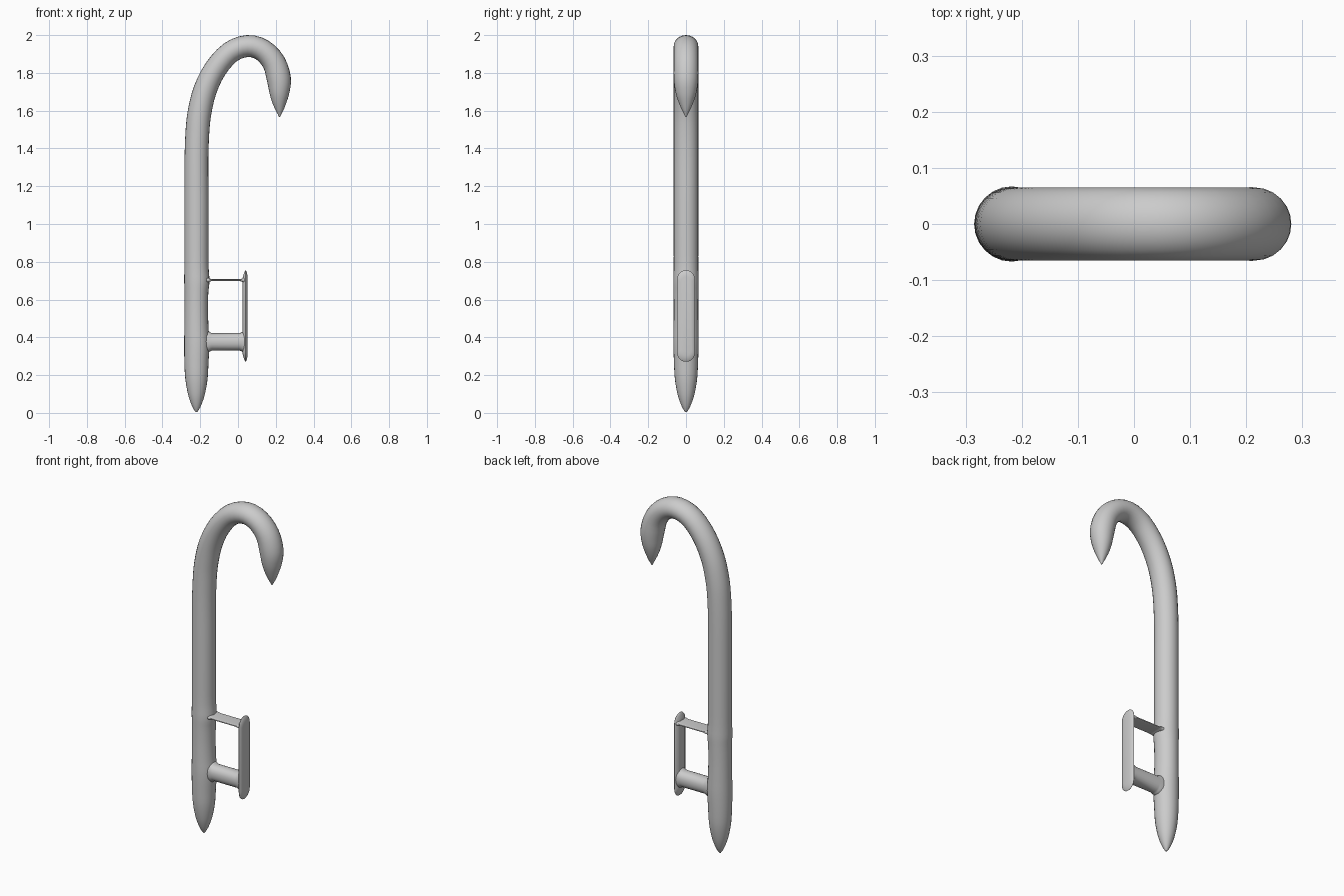
import bpy, bmesh, math
from mathutils import Vector

if "Cube" in bpy.data.objects:
    bpy.data.objects.remove(bpy.data.objects["Cube"])


def loft(name, rings):
    """Skin a list of closed rings and cap both ends."""
    bm = bmesh.new()
    rows = [[bm.verts.new(p) for p in r] for r in rings]
    n = len(rows[0])
    for a, b in zip(rows, rows[1:]):
        for i in range(n):
            j = (i + 1) % n
            bm.faces.new((a[i], a[j], b[j], b[i]))
    bm.faces.new(rows[0])
    bm.faces.new(rows[-1])
    bmesh.ops.recalc_face_normals(bm, faces=bm.faces)
    mesh = bpy.data.meshes.new(name)
    bm.to_mesh(mesh)
    bm.free()
    ob = bpy.data.objects.new(name, mesh)
    bpy.context.collection.objects.link(ob)
    bpy.ops.object.select_all(action='DESELECT')
    ob.select_set(True)
    bpy.context.view_layer.objects.active = ob
    bpy.ops.object.shade_smooth_by_angle(angle=math.radians(40))
    return ob


def catmull(pts, steps):
    """Smooth curve through points of any dimension."""
    ext = [pts[0]] + pts + [pts[-1]]
    out = []
    for p0, p1, p2, p3 in zip(ext, ext[1:], ext[2:], ext[3:]):
        for s in range(steps):
            t = s / steps
            out.append([0.5 * (2 * b + (c - a) * t + (2 * a - 5 * b + 4 * c - d) * t * t
                               + (3 * b - a - 3 * c + d) * t ** 3)
                        for a, b, c, d in zip(p0, p1, p2, p3)])
    out.append(list(pts[-1]))
    return out


# Hooked shaft: x, z, in-plane radius, depth radius
SIDES = 24
path = [(-.22, .004, .004, .004), (-.22, .02, .015, .015), (-.22, .05, .029, .029),
        (-.22, .10, .045, .045), (-.22, .18, .059, .059), (-.22, .27, .064, .064),
        (-.218, .37, .067, .067), (-.22, .45, .064, .066), (-.221, .55, .062, .065),
        (-.22, .64, .063, .066), (-.218, .70, .067, .067), (-.22, .78, .064, .065),
        (-.22, .95, .064, .065), (-.22, 1.15, .064, .065), (-.22, 1.35, .063, .065),
        (-.214, 1.5, .063, .065), (-.202, 1.6, .063, .065), (-.174, 1.71, .062, .065),
        (-.120, 1.82, .060, .065), (-.04, 1.909, .058, .065), (.05, 1.942, .058, .065),
        (.13, 1.92, .059, .065), (.19, 1.855, .062, .065), (.216, 1.77, .064, .065),
        (.219, 1.70, .054, .056), (.219, 1.65, .040, .041), (.220, 1.605, .022, .022),
        (.220, 1.58, .009, .009), (.220, 1.567, .003, .003)]
curve = catmull(path, 3)
rings = []
for i, (x, z, r, ry) in enumerate(curve):
    a, b = curve[max(i - 1, 0)], curve[min(i + 1, len(curve) - 1)]
    tan = Vector((b[0] - a[0], 0, b[1] - a[1])).normalized()
    nor = Vector((tan.z, 0, -tan.x))
    rings.append([Vector((x, 0, z)) + nor * r * math.cos(t) + Vector((0, ry * math.sin(t), 0))
                  for t in (math.tau * k / SIDES for k in range(SIDES))])
loft("hooked_shaft", rings)


# Bars joining shaft and pad, flared at both ends
def bar(name, z, half_w, half_h, power, flare):
    stations = [(-.20, 1), (-.155, 1), (-.147, .4), (-.138, 0),
                (.008, 0), (.018, .35), (.026, 1), (.036, 1.1)]
    out = []
    for x, f in stations:
        ring = []
        for k in range(SIDES):
            c, s = math.cos(math.tau * k / SIDES), math.sin(math.tau * k / SIDES)
            ring.append((x, math.copysign(abs(c) ** power, c) * half_w,
                         z + math.copysign(abs(s) ** power, s) * (half_h + flare * f)))
        out.append(ring)
    loft(name, out)


bar("upper_bar", .703, .043, .005, .5, .006)
bar("lower_bar", .376, .044, .046, .9, .010)


# Stadium-shaped end pad with a thin flared lip
def stadium(x, inset):
    r, n = .048 - inset * .6, 10
    top, bottom = .755 - inset, .271 + inset
    pts = []
    for k in range(n + 1):
        t = math.pi * k / n
        pts.append((x, r * math.cos(t), top - r + r * math.sin(t)))
    for k in range(n + 1):
        t = math.pi * (1 + k / n)
        pts.append((x, r * math.cos(t), bottom + r + r * math.sin(t)))
    return pts


loft("end_pad", [stadium(x, i) for x, i in
                 ((.025, .038), (.028, .026), (.033, .012), (.038, .002), (.041, 0),
                  (.045, .006), (.049, .022), (.051, .034))])
